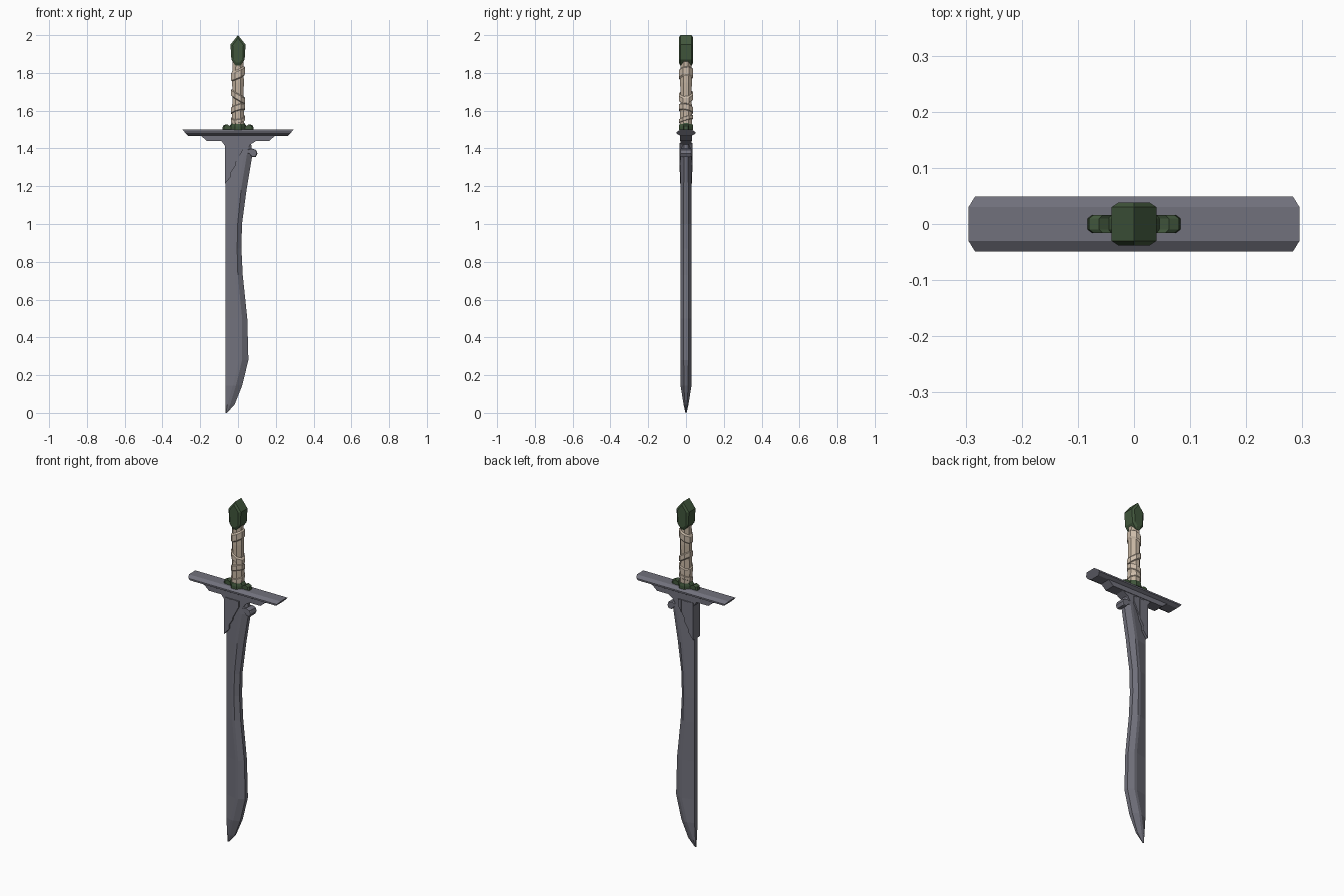
import bpy, bmesh, math

if "Cube" in bpy.data.objects:
    bpy.data.objects.remove(bpy.data.objects["Cube"])


def material(name, rgb):
    m = bpy.data.materials.new(name)
    m.diffuse_color = (*rgb, 1)
    m.use_nodes = True
    m.node_tree.nodes["Principled BSDF"].inputs["Base Color"].default_value = m.diffuse_color
    return m


STEEL = material("grey steel", (0.165, 0.165, 0.2))
GREEN = material("dark green", (0.053, 0.094, 0.045))
GRIP = material("beige leather", (0.56, 0.46, 0.36))
WRAP = material("pale wrap", (0.6, 0.5, 0.4))


def loft(name, rings, mat, closed=False):
    """Skin a list of equal-length point rings; cap the ends unless closed."""
    bm = bmesh.new()
    vs = [[bm.verts.new(p) for p in r] for r in rings]
    n = len(rings[0])
    pairs = list(zip(vs, vs[1:])) + ([(vs[-1], vs[0])] if closed else [])
    for a, b in pairs:
        for i in range(n):
            j = (i + 1) % n
            bm.faces.new((a[i], a[j], b[j], b[i]))
    if not closed:
        bm.faces.new(vs[0])
        bm.faces.new(vs[-1])
    bmesh.ops.recalc_face_normals(bm, faces=bm.faces)
    me = bpy.data.meshes.new(name)
    bm.to_mesh(me)
    bm.free()
    me.materials.append(mat)
    ob = bpy.data.objects.new(name, me)
    bpy.context.collection.objects.link(ob)
    return ob


def prism(name, profile, y, mat, chamfer=0.0, scale=1.0):
    """Extrude an x-z profile through y, with optional chamfered front and back."""
    cx = (min(p[0] for p in profile) + max(p[0] for p in profile)) / 2
    cz = (min(p[1] for p in profile) + max(p[1] for p in profile)) / 2
    small = [(cx + (x - cx) * scale, cz + (z - cz) * scale) for x, z in profile]
    layers = [(-y, small), (-y + chamfer, profile), (y - chamfer, profile), (y, small)]
    if not chamfer:
        layers = [(-y, profile), (y, profile)]
    return loft(name, [[(x, yy, z) for x, z in pr] for yy, pr in layers], mat)


def mirrored(half):
    return half + [(-x, z) for x, z in reversed(half) if abs(x) > 1e-6]


def octagon(r, z, tilt=0.0, swing=0.0):
    """Flat-sided octagon with apothem r, slanted along x and y."""
    pts = []
    for i in range(8):
        a = math.pi / 8 + i * math.pi / 4
        x, y = (r / math.cos(math.pi / 8) * f(a) for f in (math.cos, math.sin))
        pts.append((x, y, z + tilt * x + swing * y))
    return pts


# Blade: straight spine, twin ridge lines and a curved cutting edge
SPINE = -0.065
rows = [  # z, ridge x, edge x, half thickness
    (1.42, 0.035, 0.07, 0.027), (1.36, 0.03, 0.075, 0.029),
    (1.18, 0.0, 0.045, 0.03), (1.0, -0.017, 0.021, 0.03),
    (0.87, -0.02, 0.018, 0.03), (0.73, -0.017, 0.025, 0.03),
    (0.5, 0.006, 0.049, 0.03), (0.28, 0.006, 0.055, 0.03),
    (0.145, -0.027, 0.022, 0.029), (0.045, -0.056, -0.018, 0.013),
    (0.0, -0.0635, -0.058, 0.003)]
rings = []
for z, ridge, edge, t in rows:
    second = ridge + min(0.016, 0.4 * (edge - ridge))
    half = [(SPINE, t * 0.5), (ridge, t), (second, t), (edge, t * 0.4)]
    rings.append([(x, -y, z) for x, y in half] + [(x, y, z) for x, y in reversed(half)])
loft("blade", rings, STEEL)

# Crossguard: octagonal bar with ends slanting inward
section = [(-0.03, 1.5), (-0.049, 1.487), (-0.049, 1.478), (-0.03, 1.467),
           (0.03, 1.467), (0.049, 1.478), (0.049, 1.487), (0.03, 1.5)]
loft("crossguard", [[(s * (0.295 - (1.5 - z) * 0.9), y, z) for y, z in section]
                    for s in (-1, 1)], STEEL)
prism("guard_underplate", mirrored([(-0.2, 1.47), (-0.165, 1.44)]), 0.031, STEEL)

# Blade collar, stepped fins and small hook below the guard
prism("blade_collar", [(-0.09, 1.442), (-0.066, 1.41), (-0.066, 1.39), (0.05, 1.395),
                       (0.065, 1.42), (0.1, 1.442)], 0.028, STEEL)
fins = [(-0.068, -0.036, 1.215, 0.031), (-0.036, -0.012, 1.275, 0.035),
        (-0.012, 0.008, 1.325, 0.032), (0.008, 0.028, 1.36, 0.035)]
for i, (x0, x1, z, y) in enumerate(fins):
    prism(f"collar_fin_{i + 1}", [(x0, 1.43), (x0, z), (x1, z + 0.037), (x1, 1.43)],
          y, STEEL)
prism("hook", [(0.035, 1.41), (0.05, 1.393), (0.072, 1.4), (0.096, 1.392), (0.103, 1.372),
               (0.094, 1.355), (0.075, 1.355), (0.062, 1.37), (0.04, 1.38)],
      0.028, STEEL, 0.006, 0.9)

# Green crest and socket on top of the guard
prism("crest", mirrored([(-0.083, 1.497), (-0.08, 1.52), (-0.062, 1.528), (-0.045, 1.517),
                         (-0.034, 1.535)]), 0.016, GREEN, 0.006, 0.9)
loft("grip_socket", [octagon(0.038, 1.497), octagon(0.038, 1.515),
                     octagon(0.034, 1.53)], GREEN)

# Grip with slightly uneven girth
loft("grip", [octagon(r, z) for r, z in
              [(0.033, 1.5), (0.032, 1.6), (0.029, 1.67), (0.031, 1.75), (0.028, 1.86)]], GRIP)

# Slanted leather wraps
for i, (z, h, tilt, swing) in enumerate([(1.795, 0.03, 0.45, 0.1), (1.675, 0.022, -0.6, 0.1),
                                         (1.61, 0.022, 0.3, -0.2), (1.555, 0.014, 0.15, 0.3)]):
    loft(f"wrap_{i + 1}", [octagon(0.026, z - h, tilt, swing),
                           octagon(0.036, z - h * 0.6, tilt, swing),
                           octagon(0.036, z + h * 0.6, tilt, swing),
                           octagon(0.026, z + h, tilt, swing)], WRAP, closed=True)

# Pommel: pointed crystal with chamfered front and back
side = [(0, 2.0), (0.04, 1.95), (0.035, 1.87), (0.012, 1.838)]
cap = [(0, 1.985), (0.028, 1.947), (0.025, 1.875), (0.009, 1.855)]
loft("pommel", [[(x, y, z) for x, z in mirrored(p)] for y, p in
                [(-0.038, cap), (-0.03, side), (0.03, side), (0.038, cap)]], GREEN)
